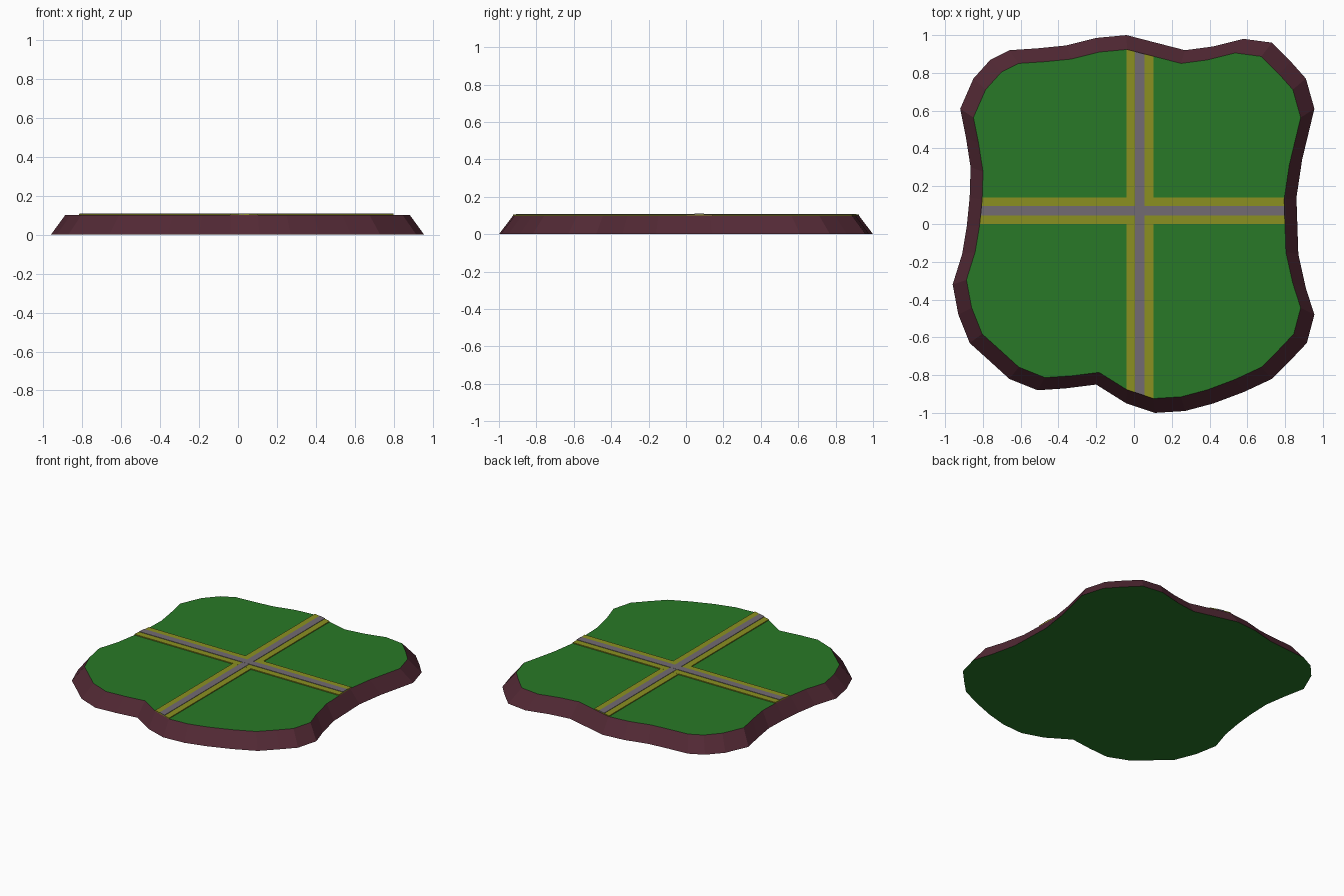
import bpy, bmesh

if "Cube" in bpy.data.objects:
    bpy.data.objects.remove(bpy.data.objects["Cube"])

# Island shoreline, clockwise from the top
SHORE = [(-.04, 1), (.27, .92), (.42, .94), (.58, .98), (.73, .96), (.83, .86), (.91, .77),
         (.955, .61), (.89, .34), (.86, .14), (.87, -.16), (.91, -.34), (.955, -.48),
         (.915, -.63), (.83, -.72), (.73, -.82), (.58, -.89), (.42, -.95), (.27, -.99),
         (.11, -1), (-.04, -.95), (-.2, -.85), (-.36, -.87), (-.51, -.88), (-.66, -.82),
         (-.77, -.72), (-.87, -.63), (-.93, -.48), (-.96, -.32), (-.91, -.16), (-.885, -.01),
         (-.87, .14), (-.865, .3), (-.89, .46), (-.92, .61), (-.85, .77), (-.76, .87),
         (-.66, .92), (-.51, .93), (-.36, .945), (-.2, .985)]
TOP_SCALE, TOP_Z = .924, .1


def material(name, rgb):
    m = bpy.data.materials.new(name)
    m.diffuse_color = (*rgb, 1)
    m.use_nodes = True
    m.node_tree.nodes["Principled BSDF"].inputs["Base Color"].default_value = m.diffuse_color
    return m


GREEN = material("grass", (.022, .19, .02))
BROWN = material("earth", (.085, .022, .035))
VERGE = material("verge", (.26, .28, .015))
GREY = material("asphalt", (.17, .145, .17))


def finish(bm, name, mats):
    bmesh.ops.recalc_face_normals(bm, faces=bm.faces[:])
    me = bpy.data.meshes.new(name)
    bm.to_mesh(me)
    bm.free()
    for m in mats:
        me.materials.append(m)
    ob = bpy.data.objects.new(name, me)
    bpy.context.collection.objects.link(ob)


def ring(bm, scale, z):
    return [bm.verts.new((x * scale, y * scale, z)) for x, y in SHORE]


# Island: grass top and underside, sloping earth bank
bm = bmesh.new()
low, high = ring(bm, 1, 0), ring(bm, TOP_SCALE, TOP_Z)
bm.faces.new(low)
bm.faces.new(high)
for i in range(len(low)):
    j = (i + 1) % len(low)
    bm.faces.new((low[i], low[j], high[j], high[i])).material_index = 1
finish(bm, "island", [GREEN, BROWN])


# Strip across the island: a slice of the grass outline between two parallel lines
def strip(name, axis, lo, hi, height, mat):
    bm = bmesh.new()
    bm.faces.new(ring(bm, TOP_SCALE, TOP_Z))
    for value, sign in ((lo, -1), (hi, 1)):
        co, no = [0, 0, 0], [0, 0, 0]
        co[axis], no[axis] = value, sign
        bmesh.ops.bisect_plane(bm, geom=bm.verts[:] + bm.edges[:] + bm.faces[:],
                               plane_co=co, plane_no=no, clear_outer=True)
    ext = bmesh.ops.extrude_face_region(bm, geom=bm.faces[:], use_keep_orig=True)
    for v in ext["geom"]:
        if isinstance(v, bmesh.types.BMVert):
            v.co.z += height
    finish(bm, name, [mat])


# Crossing roads with verges
for axis, label, mid in ((0, "north_south", .031), (1, "east_west", .07)):
    strip(label + "_verge", axis, mid - .071, mid + .071, .006 + .0005 * axis, VERGE)
    strip(label + "_road", axis, mid - .025, mid + .025, .009 + .0005 * axis, GREY)
